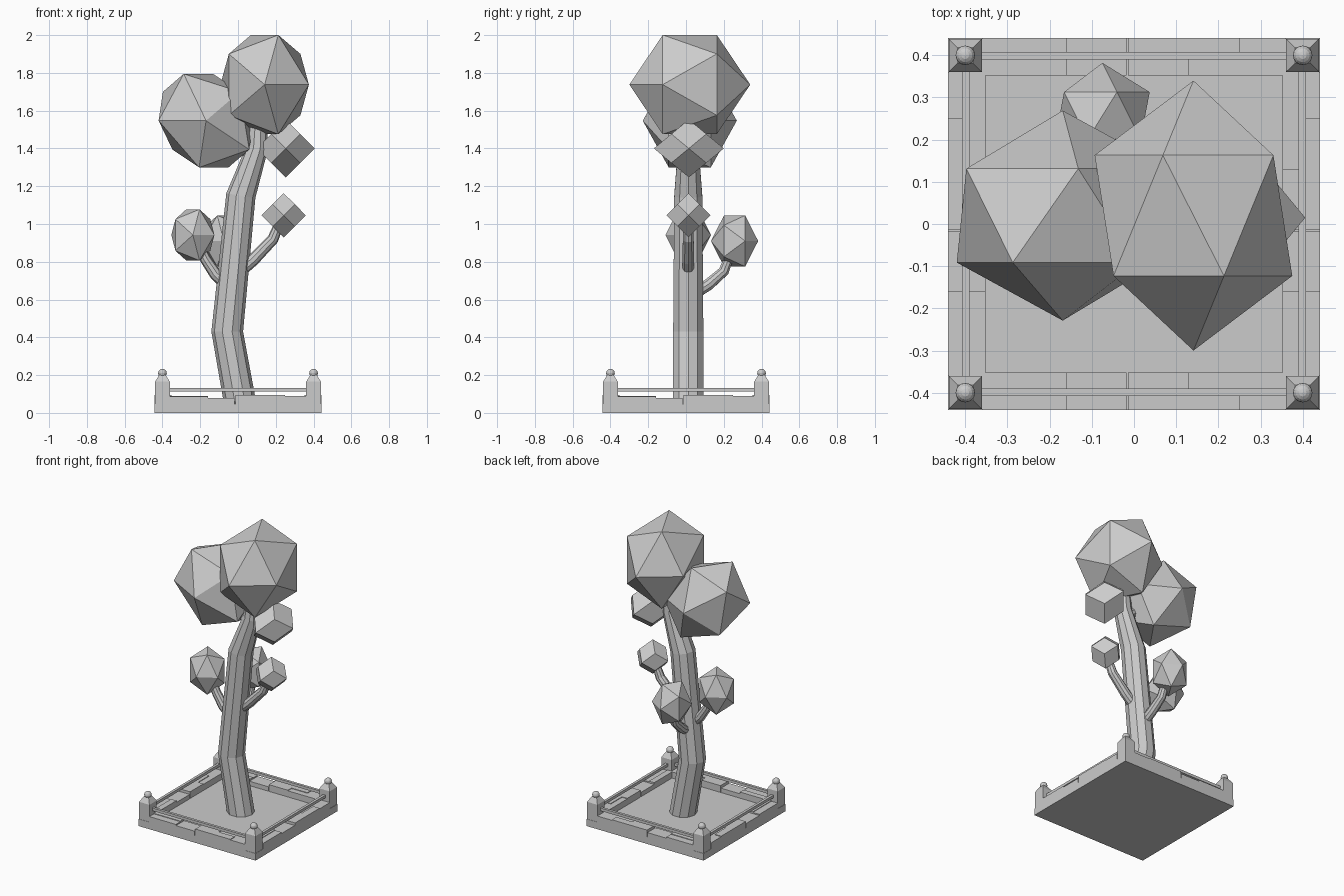
import bpy, bmesh, math
from itertools import product
from mathutils import Matrix, Vector

if "Cube" in bpy.data.objects:
    bpy.data.objects.remove(bpy.data.objects["Cube"])


def finish(name, bm):
    bmesh.ops.recalc_face_normals(bm, faces=bm.faces)
    me = bpy.data.meshes.new(name)
    bm.to_mesh(me)
    bm.free()
    ob = bpy.data.objects.new(name, me)
    bpy.context.collection.objects.link(ob)
    return ob


def add_box(bm, lo, hi):
    lo, hi = Vector(lo), Vector(hi)
    size = hi - lo
    m = Matrix.Translation((lo + hi) / 2) @ Matrix.Diagonal((*size, 1))
    bmesh.ops.create_cube(bm, size=1, matrix=m)


def tube(name, pts, sides):
    """Faceted tube through (x, y, z, radius) points."""
    bm = bmesh.new()
    rings = []
    for i, (x, y, z, r) in enumerate(pts):
        a = Vector(pts[max(i - 1, 0)][:3])
        b = Vector(pts[min(i + 1, len(pts) - 1)][:3])
        q = Vector((0, 0, 1)).rotation_difference(b - a)
        rings.append([bm.verts.new(Vector((x, y, z)) + q @ Vector(
            (r * math.cos(t), r * math.sin(t), 0)))
            for t in (math.tau * k / sides for k in range(sides))])
    for r0, r1 in zip(rings, rings[1:]):
        for k in range(sides):
            j = (k + 1) % sides
            bm.faces.new((r0[k], r0[j], r1[j], r1[k]))
    bm.faces.new(rings[0])
    bm.faces.new(rings[-1])
    return finish(name, bm)


def frame(c, ex, ey, ez):
    """Matrix with the given local axes and origin."""
    m = Matrix((ex, ey, ez)).transposed().to_4x4()
    m.translation = c
    return m


def leaf_ball(name, c, ex, ey, ez):
    bm = bmesh.new()
    m = frame(c, ex, (0, ey, 0), ez) @ Matrix.Rotation(math.pi / 2, 4, 'X')
    bmesh.ops.create_icosphere(bm, subdivisions=1, radius=1, matrix=m)
    return finish(name, bm)


def leaf_diamond(name, c, half):
    """Twelve rhombic faces: six axis tips plus eight cube corners."""
    bm = bmesh.new()
    pts = [Vector(p) / 2 for p in product((-1, 1), repeat=3)]
    for k in range(3):
        for s in (-1, 1):
            p = Vector((0, 0, 0))
            p[k] = s
            pts.append(p)
    for p in pts:
        bm.verts.new(p)
    bmesh.ops.convex_hull(bm, input=bm.verts)
    bmesh.ops.dissolve_limit(bm, angle_limit=.05, verts=bm.verts, edges=bm.edges)
    bmesh.ops.transform(bm, verts=bm.verts,
                        matrix=Matrix.Translation(c) @ Matrix.Diagonal((*half, 1)))
    return finish(name, bm)


# Planter slab
bm = bmesh.new()
add_box(bm, (-.441, -.441, 0), (.441, .441, .048))
finish("planter_slab", bm)

# One side of the wall, mirrored and turned for the other three
outer = [(-.36, -.16, .086), (-.16, -.018, .078), (-.014, .25, .094), (.25, .36, .09)]
inner = [(-.36, -.16, .09), (-.16, -.018, .078), (-.014, .13, .094), (.13, .36, .09)]
flip = Matrix.Diagonal((1, -1, 1, 1))
turn = Matrix.Rotation(math.pi / 2, 4, 'Z')
for side, place in {"front": Matrix(), "back": flip,
                    "right": turn, "left": turn @ flip}.items():
    bm = bmesh.new()
    for x0, x1, h in outer:
        add_box(bm, (x0, -.441, .04), (x1, -.392, h))
    for x0, x1, h in inner:
        add_box(bm, (x0, -.392, .04), (x1, -.352, h))
    add_box(bm, (-.37, -.408, .113), (.37, -.39, .132))
    bm.transform(place)
    finish(f"wall_and_rail_{side}", bm)

# Corner posts: shaft, tapered cap and ball
for sx, sy in product((-1, 1), repeat=2):
    x, y = .4 * sx, .4 * sy
    bm = bmesh.new()
    add_box(bm, (x - .039, y - .039, .04), (x + .039, y + .039, .165))
    bmesh.ops.create_cone(
        bm, cap_ends=True, segments=4, radius1=.039 * 2 ** .5, radius2=.018 * 2 ** .5,
        depth=.035, matrix=Matrix.Translation((x, y, .1825))
        @ Matrix.Rotation(math.pi / 4, 4, 'Z'))
    bmesh.ops.create_uvsphere(bm, u_segments=16, v_segments=8, radius=.023,
                              matrix=Matrix.Translation((x, y, .21)))
    finish("corner_post", bm)

# Trunk and branches
tube("trunk", [(.015, .012, .03, .085), (-.057, .012, .43, .084), (.015, .012, 1.15, .078),
               (.1, .012, 1.4, .058), (.11, .012, 1.6, .045)], 10)
tube("branch_right", [(.0, .012, .74, .033), (.08, .012, .81, .033), (.185, .012, .92, .03),
                      (.235, .012, 1.04, .024)], 10)
tube("branch_left", [(-.05, .012, .67, .034), (-.12, .012, .735, .032), (-.17, .012, .81, .029),
                     (-.23, .012, .93, .024)], 10)
tube("branch_back", [(-.04, .04, .63, .033), (-.045, .12, .68, .032), (-.055, .2, .75, .029),
                     (-.06, .25, .88, .024)], 10)
tube("branch_top_left", [(.08, .012, 1.36, .04), (-.02, .012, 1.45, .032),
                         (-.12, .012, 1.52, .028)], 10)

# Foliage
leaf_ball("crown_right", (.141, .02, 1.738), (.262, 0, 0), .32, (0, 0, .309))
leaf_ball("crown_left", (-.169, .02, 1.547), (-.281, 0, 0), .249, (.048, 0, -.291))
leaf_ball("leaves_left", (-.239, .012, .942), (.1275, 0, 0), .12, (0, 0, .159))
leaf_ball("leaves_back", (-.075, .257, .91), (-.1255, 0, 0), .125, (0, 0, -.159))
leaf_diamond("leaves_upper_right", (.253, .015, 1.4), (.153, .185, .153))
leaf_diamond("leaves_lower_right", (.242, .013, 1.046), (.117, .117, .117))
